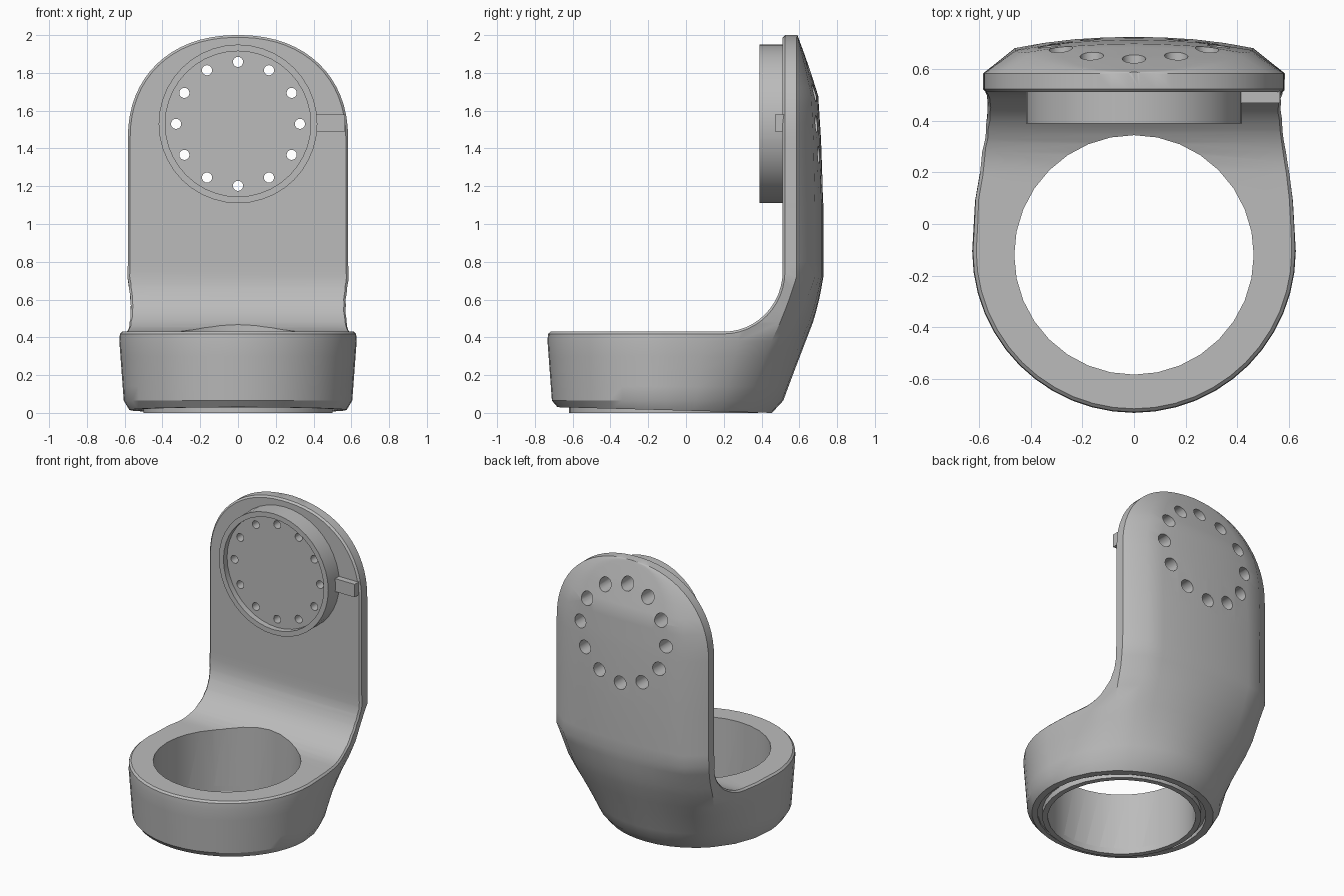
import bpy, bmesh, math
from mathutils import Matrix, Vector

cube = bpy.data.objects.get("Cube")
if cube:
    bpy.data.objects.remove(cube)

grey = bpy.data.materials.new("plain grey")
grey.use_nodes = True
COLOUR = (0.5, 0.5, 0.5, 1)
grey.diffuse_color = COLOUR
grey.node_tree.nodes["Principled BSDF"].inputs["Base Color"].default_value = COLOUR


def finish(name, bm):
    bmesh.ops.recalc_face_normals(bm, faces=bm.faces[:])
    mesh = bpy.data.meshes.new(name)
    bm.to_mesh(mesh)
    bm.free()
    mesh.materials.append(grey)
    ob = bpy.data.objects.new(name, mesh)
    bpy.context.collection.objects.link(ob)
    return ob


def lerp(a, b, t):
    return a + (b - a) * t


def sample(table, z):
    for (z0, v0), (z1, v1) in zip(table, table[1:]):
        if z <= z1:
            return lerp(v0, v1, (z - z0) / (z1 - z0))
    return table[-1][1]


def lathe(name, profile, segments, matrix):
    """Spin a closed (radius, height) profile about the local z axis."""
    bm = bmesh.new()
    vs = [bm.verts.new((r, 0, h)) for r, h in profile]
    es = [bm.edges.new((a, b)) for a, b in zip(vs, vs[1:] + vs[:1])]
    bmesh.ops.spin(bm, geom=vs + es, cent=(0, 0, 0), axis=(0, 0, 1),
                   angle=math.tau, steps=segments, use_merge=True)
    bmesh.ops.remove_doubles(bm, verts=bm.verts[:], dist=1e-4)
    bmesh.ops.transform(bm, matrix=matrix, verts=bm.verts[:])
    return finish(name, bm)


def cut(ob, cutter):
    mod = ob.modifiers.new("cut", 'BOOLEAN')
    mod.operation, mod.solver, mod.object = 'DIFFERENCE', 'EXACT', cutter
    bpy.context.view_layer.objects.active = ob
    bpy.ops.object.modifier_apply(modifier=mod.name)
    bpy.data.objects.remove(cutter)


def smooth(ob):
    bpy.ops.object.select_all(action='DESELECT')
    ob.select_set(True)
    bpy.context.view_layer.objects.active = ob
    bpy.ops.object.shade_smooth_by_angle(angle=math.radians(30))


FACE_Y = Matrix.Rotation(math.radians(90), 4, 'X')   # local z points to the front
DISC_Z = 1.53
CENTRE_Y = -0.105

# Body outline by height: half width and rear position
WIDTH = [(0, .575), (.065, .605), (.43, .632), (.52, .612), (.62, .594), (.75, .583), (1.45, .583)]
REAR = [(0, .455), (.065, .515), (.2, .565), (.5, .68), (.62, .71), (.72, .727),
        (1.1, .727), (1.4, .718), (1.68, .70), (1.85, .645), (2, .59)]
DOME = [(.79, .69), (.6, .83), (.4, .93), (.2, .98), (0, 1)]


def section(z, w):
    """Round at the bottom, blending into a straight-sided shape with a domed back."""
    rear = sample(REAR, z)
    side = .585 if z > .72 else rear - .142
    t = min(1, max(0, (z - .065) / .655))
    back = [(w, lerp(CENTRE_Y, side, i / 3)) for i in range(4)]
    back += [(w * u, lerp(side, rear, f)) for u, f in DOME]
    half = []
    for i, (x, y) in enumerate(back):
        a = math.radians(15 * i if i < 4 else 45 + 9 * (i - 3))
        half.append((lerp(w * math.cos(a), x, t),
                     lerp(CENTRE_Y + (rear - CENTRE_Y) * math.sin(a), y, t)))
    pts = half + [(-x, y) for x, y in half[-2::-1]]
    for i in range(1, 24):
        a = math.pi + math.pi * i / 24
        pts.append((w * math.cos(a), CENTRE_Y + w * math.sin(a)))
    # the underside tilts up slightly toward the front
    return [(x, y, z if z > 0 else .03 * (.455 - y) / 1.13) for x, y in pts]


rows = [(z, sample(WIDTH, z)) for z in (0, .065, .14, .22, .3, .38, .48, .54, .6, .66, .72, .8, 1.1, 1.45)]
for i in range(1, 17):
    a = math.radians(88.5 * i / 16)
    z = 1.45 + .55 * math.sin(a) ** (2 / 2.2)
    rows.append((z, .583 * math.cos(a) ** (2 / 2.2)))
rows[-1] = (2, rows[-1][1])

bm = bmesh.new()
loops = [[bm.verts.new(p) for p in section(z, w)] for z, w in rows]
for low, high in zip(loops, loops[1:]):
    n = len(low)
    for i in range(n):
        j = (i + 1) % n
        bm.faces.new((low[i], low[j], high[j], high[i]))
bm.faces.new(loops[0])
bm.faces.new(loops[-1])
body = finish("body", bm)

# Remove the space above the ring and in front of the plate, leaving a curved fillet
profile = [(-2, .43), (.2, .43)]
for i in range(1, 13):
    a = math.radians(90 * i / 12)
    profile.append((.2 + .312 * math.sin(a), .75 - .32 * math.cos(a)))
profile += [(.512, 3), (-2, 3)]
bm = bmesh.new()
face = bm.faces.new([bm.verts.new((-2, y, z)) for y, z in profile])
moved = bmesh.ops.extrude_face_region(bm, geom=[face])["geom"]
bmesh.ops.translate(bm, vec=(4, 0, 0), verts=[v for v in moved if isinstance(v, bmesh.types.BMVert)])
cut(body, finish("front_cutter", bm))

# Small chamfer along the rim of the ring and plate
bm = bmesh.new()
bm.from_mesh(body.data)
bmesh.ops.remove_doubles(bm, verts=bm.verts[:], dist=.004)
rim = [e for e in bm.edges if len(e.link_faces) == 2
       and e.calc_face_angle(0) > math.radians(45)
       and all(v.co.z > .42 and v.co.y < .53 for v in e.verts)]
bmesh.ops.bevel(bm, geom=rim, offset=.012, segments=1, affect='EDGES', clamp_overlap=False)
bm.to_mesh(body.data)
bm.free()

# Round opening, with a wider recess underneath for the collar
OPENING = Matrix.Translation((0, -.12, 0))
cut(body, lathe("recess_cutter", [(0, -.2), (.53, -.2), (.53, .04), (0, .04)], 32, OPENING))
cut(body, lathe("opening_cutter", [(0, -.2), (.465, -.2), (.465, 1), (0, 1)], 32, OPENING))
collar = lathe("bottom_collar", [(.465, 0), (.5, 0), (.5, .04), (.465, .04)], 32, OPENING)

# Round disc with a raised rim
disc = lathe("disc", [(0, 0), (.42, 0), (.42, .13), (.385, .13), (.385, .09), (0, .09)], 40,
             Matrix.Translation((0, .52, DISC_Z)) @ FACE_Y)

# Twelve holes: wide through the plate, narrow through the disc
for target, radius in ((body, .046), (disc, .027)):
    bm = bmesh.new()
    for i in range(12):
        a = math.tau * i / 12
        spot = Vector((.328 * math.sin(a), .6, DISC_Z + .328 * math.cos(a)))
        bmesh.ops.create_cone(bm, cap_ends=True, segments=16, radius1=radius, radius2=radius,
                              depth=.6, matrix=Matrix.Translation(spot) @ FACE_Y)
    cut(target, finish("hole_cutter", bm))

# Side tab joining the disc
bm = bmesh.new()
bmesh.ops.create_cube(bm, size=1, matrix=Matrix.Translation((.488, .495, 1.535))
                      @ Matrix.Diagonal((.156, .05, .09, 1)))
tab = finish("side_tab", bm)

for ob in (body, collar, disc):
    smooth(ob)
